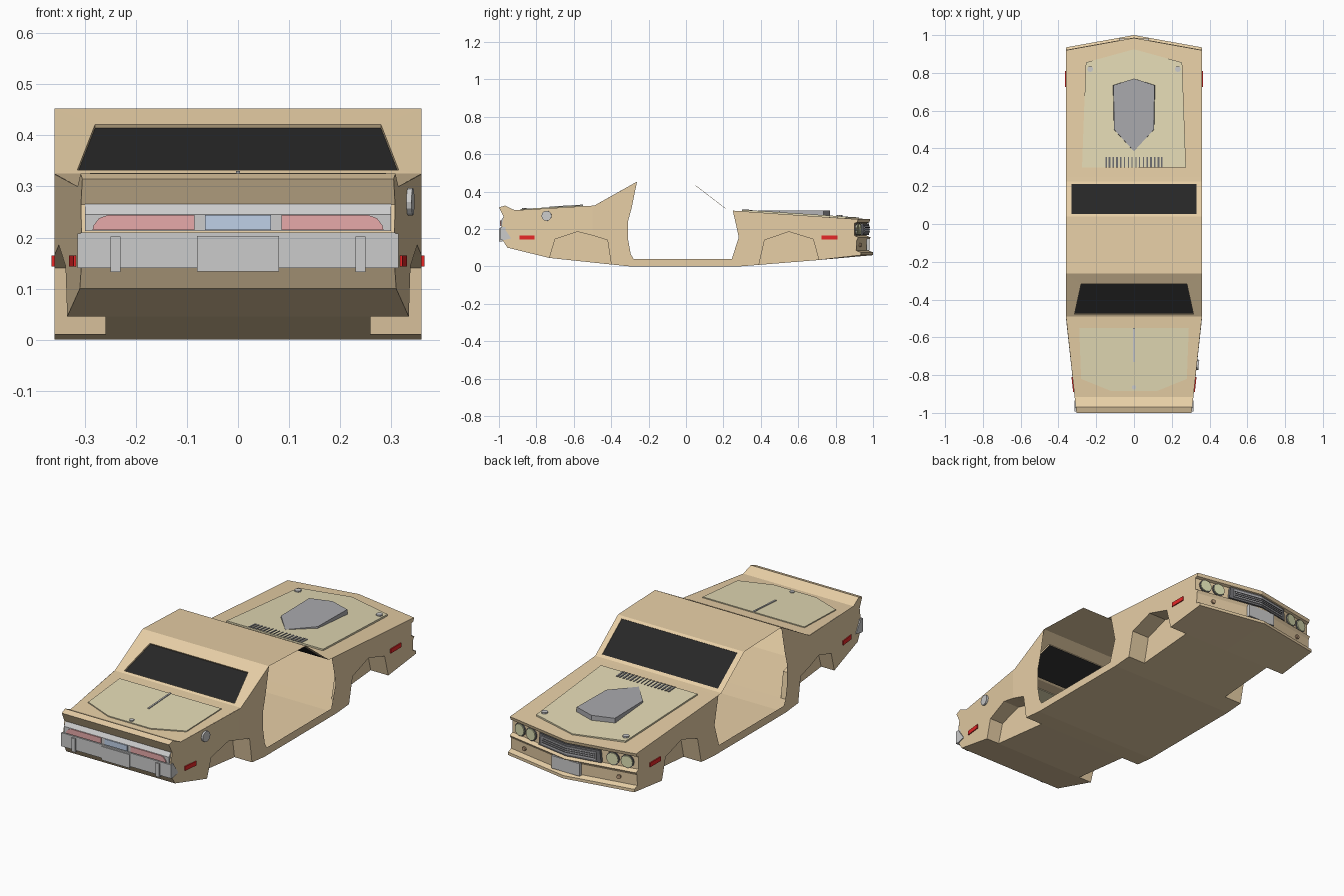
import bpy, bmesh, math
from mathutils import Vector

if "Cube" in bpy.data.objects:
    bpy.data.objects.remove(bpy.data.objects["Cube"])

TAN, LID = (0.80, 0.62, 0.38, 1), (0.77, 0.70, 0.46, 1)
BLACK, DARK = (0.02, 0.02, 0.02, 1), (0.15, 0.15, 0.16, 1)
RED, PINK, BLUE = (0.8, 0.02, 0.02, 1), (0.8, 0.4, 0.4, 1), (0.52, 0.63, 0.8, 1)
LAMP, GREY = (0.72, 0.74, 0.45, 1), None
V = 0.065            # how far the nose centre runs ahead of its corners
mats = {}


def paint(ob, color):
    if color:
        if color not in mats:
            mats[color] = bpy.data.materials.new("paint")
            mats[color].diffuse_color = color
        ob.data.materials.append(mats[color])


def mesh(name, verts, faces, color=TAN, solid=False):
    me = bpy.data.meshes.new(name)
    me.from_pydata([tuple(v) for v in verts], [], faces)
    if solid:
        bm = bmesh.new()
        bm.from_mesh(me)
        bmesh.ops.recalc_face_normals(bm, faces=bm.faces)
        bm.to_mesh(me)
        bm.free()
    ob = bpy.data.objects.new(name, me)
    bpy.context.collection.objects.link(ob)
    paint(ob, color)
    return ob


def hw(y):           # half width, tapering to the tail
    return 0.36 if y > -0.5 else 0.36 + (y + 0.5) * 0.11


def prism(name, a, b, color):
    n = len(a)
    faces = [list(range(n)), list(range(n, 2 * n))]
    faces += [[i, (i + 1) % n, n + (i + 1) % n, n + i] for i in range(n)]
    return mesh(name, list(a) + list(b), faces, color, True)


def box(name, x0, x1, y0, y1, z0, z1, color=GREY):
    a = [(x0, y0), (x1, y0), (x1, y1), (x0, y1)]
    return prism(name, [(x, y, z0) for x, y in a], [(x, y, z1) for x, y in a], color)


def sheet(name, rows, width=None, color=TAN):
    """Skin across the car through rows of (y, z, centre advance)."""
    verts, faces = [], []
    for y, z, v in rows:
        w = width or hw(y)
        verts += [(-w, y, z), (0, y + v, z), (w, y, z)]
    for i in range(len(rows) - 1):
        k = 3 * i
        faces += [(k, k + 1, k + 4, k + 3), (k + 1, k + 2, k + 5, k + 4)]
    return mesh(name, verts, faces, color)


def nose_bar(name, w, z0, z1, y, depth, color, w2=None):
    """Bar bent along the pointed nose."""
    def pts(dy):
        out = []
        for x, z in ((-w, z0), (0, z0), (w, z0), (w2 or w, z1), (0, z1), (-(w2 or w), z1)):
            out.append((x, y + dy + V * (1 - abs(x) / 0.36), z))
        return out
    a, b = pts(0), pts(depth)
    faces = [(0, 1, 4, 5), (1, 2, 3, 4), (6, 7, 10, 11), (7, 8, 9, 10)]
    faces += [(i, (i + 1) % 6, 6 + (i + 1) % 6, 6 + i) for i in range(6)]
    return mesh(name, a + b, faces, color, True)


def disc(name, loc, r, depth, rot, color=GREY, sides=8):
    bpy.ops.mesh.primitive_cylinder_add(vertices=sides, radius=r, depth=depth, location=loc, rotation=rot)
    ob = bpy.context.object
    ob.name = name
    paint(ob, color)
    return ob


def plate(name, xy, zf, lo, hi, color):
    return prism(name, [(x, y, zf(y) + lo) for x, y in xy], [(x, y, zf(y) + hi) for x, y in xy], color)


def window(name, outer, inner, depth):
    """Panel with a recessed pane; corners run in matching order."""
    o, i = [Vector(p) for p in outer], [Vector(p) for p in inner]
    n = (o[1] - o[0]).cross(o[2] - o[1]).normalized()
    d = [p - n * depth for p in i]
    ring = [[k, (k + 1) % 4, 4 + (k + 1) % 4, 4 + k] for k in range(4)]
    ring += [[4 + k, 4 + (k + 1) % 4, 8 + (k + 1) % 4, 8 + k] for k in range(4)]
    mesh(name + "_frame", o + i + d, ring)
    mesh(name + "_glass", d, [(0, 1, 2, 3)], BLACK)


# profiles, (y, z)
REAR_ARCH = [(-.73, .045), (-.70, .145), (-.58, .185), (-.5, .165), (-.42, .14), (-.40, .01)]
FRONT_ARCH = [(.39, .008), (.42, .14), (.55, .185), (.68, .145), (.71, .034)]
DOOR = [(.25, .298), (.267, .225), (.282, .155), (.245, .04), (-.28, .04), (-.295, .064),
        (-.31, .145), (-.31, .24), (-.29, .315), (-.262, .453)]
TAIL = [(-.49, .325), (-.915, .30), (-.968, .325), (-1.0, .315), (-.975, .265),
        (-.985, .21), (-.98, .14), (-.955, .10)]
NOSE = [(.935, .06), (.935, .075), (.91, .085), (.913, .14), (.922, .155), (.90, .165),
        (.90, .23), (.915, .235), (.92, .252)]

# side panels and wheel wells
outline = TAIL + REAR_ARCH + [(-.3, 0), (.29, 0)] + FRONT_ARCH + NOSE + DOOR
for s, side in ((1, "right"), (-1, "left")):
    ob = mesh(side + "_side_panel", [(0, y, z) for y, z in outline], [list(range(len(outline)))])
    bm = bmesh.new()
    bm.from_mesh(ob.data)
    bmesh.ops.bisect_plane(bm, geom=bm.verts[:] + bm.edges[:] + bm.faces[:],
                           plane_co=(0, -.5, 0), plane_no=(0, 1, 0), dist=1e-5)
    for v in bm.verts:
        v.co.x = s * hw(v.co.y)
    bm.to_mesh(ob.data)
    bm.free()
    for end, arch in (("rear", REAR_ARCH), ("front", FRONT_ARCH)):
        n = len(arch)
        verts = [(s * hw(y), y, z) for y, z in arch] + [(s * .26, y, z) for y, z in arch]
        mesh(f"{side}_{end}_wheel_well", verts,
             [(i, i + 1, n + i + 1, n + i) for i in range(n - 1)] + [list(range(n, 2 * n))])

# floor, narrowed between the wheel wells
sheet("rear_floor", [(-.955, .10, 0), (-.73, .045, 0)])
sheet("rear_well_floor", [(-.73, .045, 0), (-.40, .01, 0)], .26)
sheet("cabin_floor", [(-.40, .01, 0), (-.3, 0, 0), (.29, 0, 0), (.39, .008, 0)])
sheet("front_well_floor", [(.39, .008, 0), (.71, .034, 0)], .26)
sheet("front_floor", [(.71, .034, 0), (.935, .06, V)])

# upper skins
sheet("tail_skin", [(y, z, 0) for y, z in TAIL])
sheet("nose_skin", [(y, z, V) for y, z in NOSE])
sheet("hood_skin", [(.225, .30, 0), (.25, .298, 0), (.92, .252, V)])
sheet("roof", [(-.262, .453, 0), (.04, .442, 0)])
window("windshield", [(.36, .225, .30), (-.36, .225, .30), (-.36, .04, .442), (.36, .04, .442)],
       [(.33, .212, .31), (-.33, .212, .31), (-.33, .052, .433), (.33, .052, .433)], .002)
window("rear_window", [(-.36, -.49, .325), (.36, -.49, .325), (.36, -.262, .453), (-.36, -.262, .453)],
       [(-.315, -.478, .332), (.315, -.478, .332), (.28, -.318, .4215), (-.28, -.318, .4215)], .008)

# hood lid, scoop, vents and pins
hood = lambda y: .298 - (y - .25) * .066
deck = lambda y: .325 + (y + .49) * .0588
plate("hood_lid", [(.275, .3), (.255, .855), (0, .925), (-.255, .855), (-.275, .3)], hood, -.004, .008, LID)
SCOOP = [(.112, .735), (0, .77), (-.112, .735), (-.108, .5), (0, .385), (.108, .5)]
prism("hood_scoop", [(x, y, hood(y)) for x, y in SCOOP],
      [(x * .97, y, .2975 if y > .4 else hood(y) + .009) for x, y in SCOOP], (.4, .4, .42, 1))
for s in (1, -1):
    for x, w in ((.01, .002), (.03, .003), (.05, .003), (.07, .005), (.09, .005), (.11, .005), (.13, .005), (.147, .005)):
        plate("hood_vent", [(s * x - w, .3), (s * x + w, .3), (s * x + w, .355), (s * x - w, .355)],
              hood, .006, .0105, DARK)
    disc("hood_pin", (s * .232, .82, hood(.82) + .01), .016, .01, (0, 0, 0))

# trunk lid with ridge and lock
plate("trunk_lid", [(.29, -.55), (.28, -.82), (.12, -.885), (-.12, -.885), (-.28, -.82), (-.29, -.55)],
      deck, -.004, .005, LID)
plate("trunk_ridge", [(.004, -.55), (-.004, -.55), (-.004, -.73), (.004, -.73)], deck, .004, .009, GREY)
disc("trunk_lock", (0, -.865, deck(-.865) + .006), .012, .008, (0, 0, 0))

# grille, headlights and front plate
nose_bar("grille_frame", .178, .167, .229, .895, .018, DARK, .172)
nose_bar("grille_panel", .155, .178, .218, .905, .012, (.45, .45, .47, 1))
for z in (.188, .198, .208):
    nose_bar("grille_slat", .15, z - .002, z + .002, .91, .01, DARK)
tilt = math.atan(V / .36)
for s in (1, -1):
    for x in (.232, .305):
        y = .90 + V * (1 - x / .36)
        disc("headlight_rim", (s * x, y, .198), .034, .012, (math.pi / 2, 0, -s * tilt), DARK, 12)
        disc("headlight", (s * x, y + .004, .198), .030, .014, (math.pi / 2, 0, -s * tilt), LAMP, 12)
    disc("turn_signal", (s * .27, .915 + V * .25, .115), .011, .012, (math.pi / 2, 0, -s * tilt), (.5, .33, .2, 1))
box("front_plate", -.08, .08, .965, .982, .085, .15)

# tail lights, rear bumper and plate
prism("tail_light_panel", [(-.3, -.972, .27), (-.3, -.99, .245), (-.3, -.99, .213), (-.3, -.955, .213)],
      [(.3, -.972, .27), (.3, -.99, .245), (.3, -.99, .213), (.3, -.955, .213)], GREY)
for s in (1, -1):
    lens = [(.085, .215), (.285, .215), (.283, .224), (.272, .238), (.255, .244), (.085, .244)]
    prism("tail_light", [(s * x, -.985, z) for x, z in lens], [(s * x, -.995, z) for x, z in lens], PINK)
    box("bumper_guard", s * .24 - .01, s * .24 + .01, -1.0, -.98, .132, .202, (.55, .55, .55, 1))
    end = [(-.993, .208), (-.975, .208), (-.935, .15), (-.975, .14), (-.993, .14)]
    prism("bumper_end", [(s * .304, y, z) for y, z in end], [(s * .3145, y, z) for y, z in end], GREY)
    # side marker lights
    prism("front_marker", [(s * .355, y, z) for y, z in ((.725, .143), (.81, .143), (.81, .165), (.725, .165))],
          [(s * .365, y, z) for y, z in ((.725, .143), (.81, .143), (.81, .165), (.725, .165))], RED)
    rear = ((-.89, .143), (-.81, .143), (-.81, .165), (-.89, .165))
    prism("rear_marker", [(s * (hw(y) - .004), y, z) for y, z in rear],
          [(s * (hw(y) + .005), y, z) for y, z in rear], RED)
box("tail_centre_panel", -.065, .065, -.995, -.985, .215, .244, BLUE)
box("rear_bumper", -.309, .309, -.993, -.965, .14, .21)
box("rear_plate", -.08, .08, -.998, -.985, .133, .203)

# fuel cap on the right quarter
disc("fuel_cap", (hw(-.745) + .002, -.745, .27), .027, .016, (0, math.pi / 2, -.11), GREY, 12)

for m in bpy.data.materials:
    if m.users and not m.is_grease_pencil:
        m.use_nodes = True
        m.node_tree.nodes["Principled BSDF"].inputs["Base Color"].default_value = m.diffuse_color
